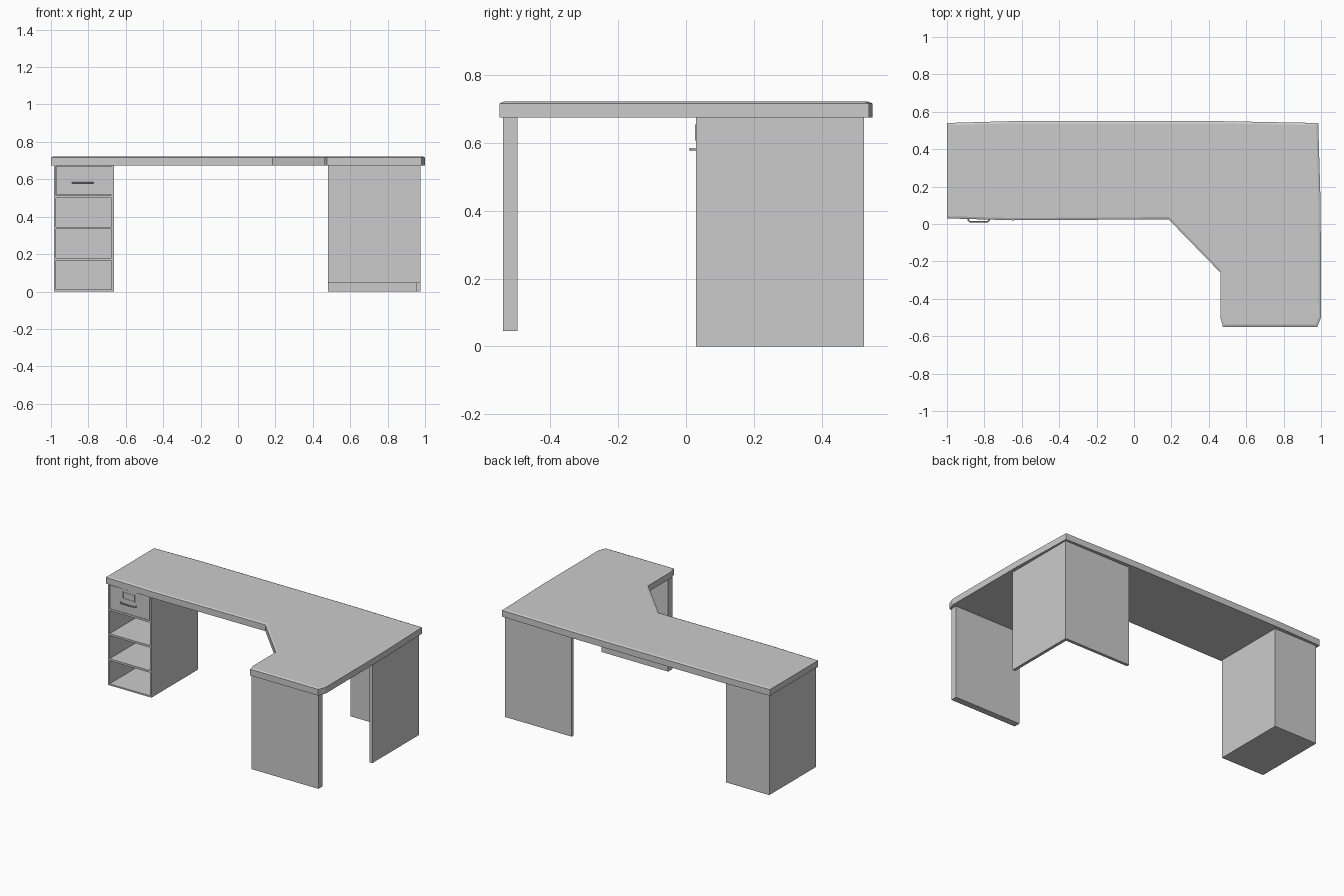
import bpy, bmesh
from mathutils import Vector

if "Cube" in bpy.data.objects:
    bpy.data.objects.remove(bpy.data.objects["Cube"])


def make_object(name, bm):
    bmesh.ops.recalc_face_normals(bm, faces=bm.faces)
    mesh = bpy.data.meshes.new(name)
    bm.to_mesh(mesh)
    bm.free()
    obj = bpy.data.objects.new(name, mesh)
    bpy.context.collection.objects.link(obj)
    return obj


def box(name, x, y, z):
    bm = bmesh.new()
    bmesh.ops.create_cube(bm, size=1)
    for v in bm.verts:
        v.co = Vector([a + (c + 0.5) * (b - a) for c, (a, b) in zip(v.co, (x, y, z))])
    return make_object(name, bm)


# Desktop: L-shaped outline with a diagonal inner corner and an eased top edge
outline = [(-1, 0.03), (-0.65, 0.02), (0.185, 0.025), (0.462, -0.26), (0.462, -0.5),
           (0.475, -0.55), (0.98, -0.55), (1, -0.5), (0.998, 0.1), (0.985, 0.54),
           (0.45, 0.55), (-0.65, 0.55), (-1, 0.54)]
bm = bmesh.new()
base = bm.faces.new([bm.verts.new((x, y, 0.675)) for x, y in outline])
extruded = bmesh.ops.extrude_face_region(bm, geom=[base], use_keep_orig=True)
for v in extruded["geom"]:
    if isinstance(v, bmesh.types.BMVert):
        v.co.z = 0.717
bmesh.ops.recalc_face_normals(bm, faces=bm.faces)
top = max(bm.faces, key=lambda f: f.calc_center_median().z)
bmesh.ops.inset_region(bm, faces=[top], thickness=0.012, use_even_offset=True)
for v in top.verts:
    v.co.z = 0.722
make_object("desktop", bm)

# Support panels: front leg and the two corner panels
box("front_leg_panel", (0.48, 0.975), (-0.54, -0.497), (0.045, 0.675))
box("corner_side_panel", (0.955, 0.975), (0.03, 0.525), (0, 0.675))
box("corner_back_panel", (0.48, 0.955), (0.505, 0.525), (0, 0.675))

# Storage pedestal carcass
X0, X1, Y0, Y1 = -0.985, -0.663, 0.03, 0.525
T = 0.012
box("pedestal_left_side", (X0, X0 + T), (Y0, Y1), (0, 0.675))
box("pedestal_right_side", (X1 - T, X1), (Y0, Y1), (0, 0.675))
box("pedestal_back", (X0 + T, X1 - T), (Y1 - T, Y1), (0, 0.675))
for i, (lo, hi) in enumerate([(0, 0.01), (0.165, 0.178), (0.333, 0.346), (0.5, 0.513)]):
    box(f"pedestal_shelf_{i}", (X0 + T, X1 - T), (Y0, Y1 - T), (lo, hi))

# Drawer front
box("drawer_front", (X0 + T + 0.002, X1 - T - 0.002), (Y0, Y0 + 0.02), (0.515, 0.672))

# Label holder: thin open-topped frame
CX = -0.83
box("label_holder_bottom", (CX - 0.045, CX + 0.045), (0.026, Y0), (0.607, 0.612))
for side, s in (("left", -1), ("right", 1)):
    box(f"label_holder_{side}", (CX + s * 0.0425 - 0.0025, CX + s * 0.0425 + 0.0025),
        (0.026, Y0), (0.612, 0.655))
box("label_card", (CX - 0.04, CX + 0.04), (0.028, Y0), (0.612, 0.652))

# Drawer handle: bent bar swept along a short path
curve = bpy.data.curves.new("drawer_handle", "CURVE")
curve.dimensions = "3D"
curve.bevel_depth = 0.004
curve.bevel_resolution = 1
curve.use_fill_caps = True
path = [(-0.056, Y0), (-0.056, 0.02), (-0.048, 0.013), (0.048, 0.013), (0.056, 0.02), (0.056, Y0)]
spline = curve.splines.new("POLY")
spline.points.add(len(path) - 1)
for p, (x, y) in zip(spline.points, path):
    p.co = (CX + x, y, 0.582, 1)
bpy.context.collection.objects.link(bpy.data.objects.new("drawer_handle", curve))
